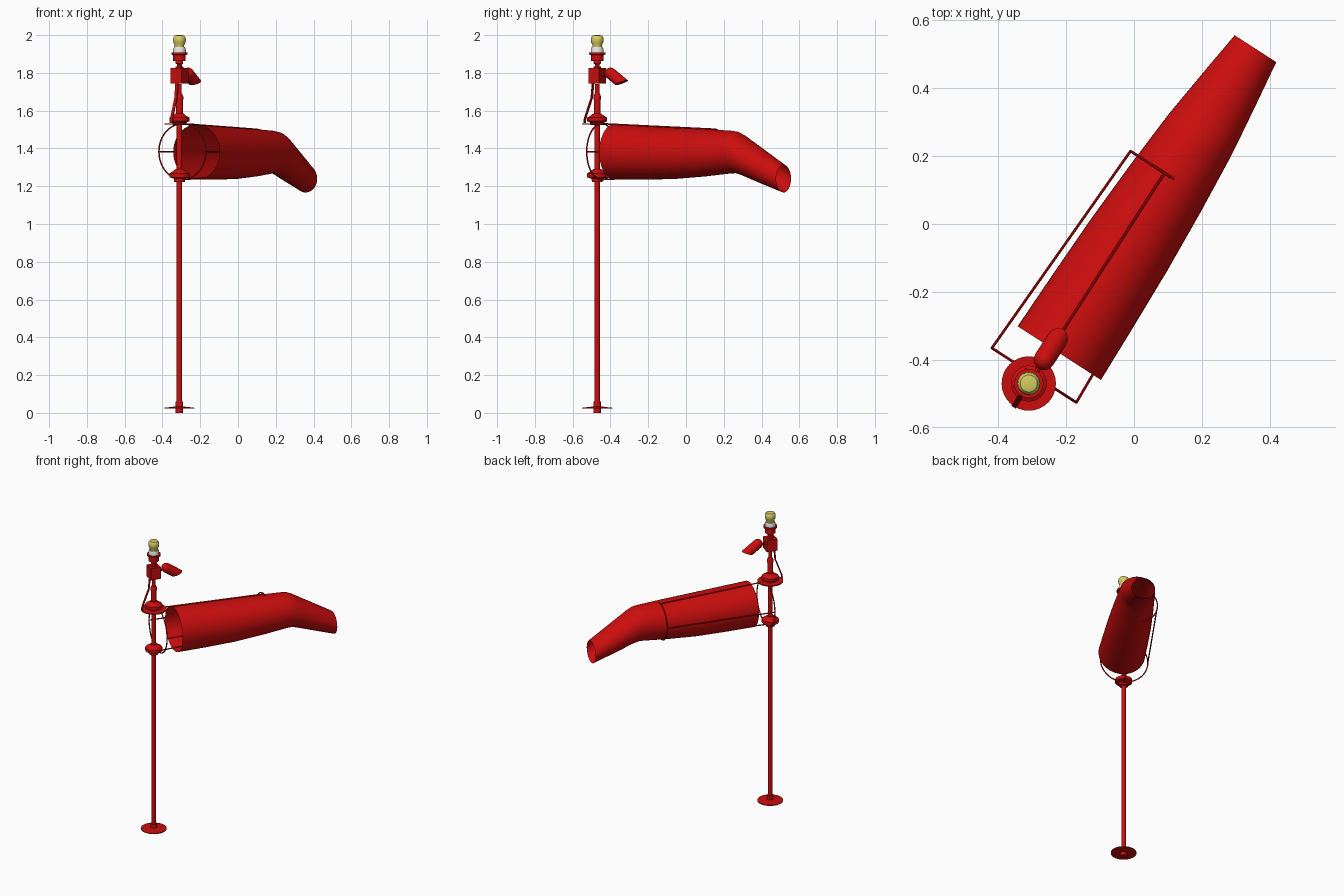
import bpy, bmesh, math
from mathutils import Matrix, Vector

cube = bpy.data.objects.get("Cube")
if cube:
    bpy.data.objects.remove(cube, do_unlink=True)


def material(name, rgb):
    m = bpy.data.materials.new(name)
    m.use_nodes = True
    m.diffuse_color = (*rgb, 1)
    m.node_tree.nodes["Principled BSDF"].inputs["Base Color"].default_value = (*rgb, 1)
    return m


RED = material("signal red", (0.6, 0.004, 0.004))
YELLOW = material("lamp yellow", (0.66, 0.6, 0.12))
WHITE = material("lamp white", (0.8, 0.8, 0.78))

# Local frame: origin at the pole, +X along the downwind direction
ROOT = Matrix.Translation((-0.31, -0.47, 0)) @ Matrix.Rotation(math.radians(57.2), 4, "Z")
TO_X = Matrix.Rotation(math.radians(90), 4, "Y")


def finish(name, bm, mat, place=Matrix(), angle=35):
    bmesh.ops.remove_doubles(bm, verts=bm.verts, dist=1e-5)
    bmesh.ops.recalc_face_normals(bm, faces=bm.faces)
    bm.transform(ROOT @ place)
    mesh = bpy.data.meshes.new(name)
    bm.to_mesh(mesh)
    bm.free()
    mesh.materials.append(mat)
    ob = bpy.data.objects.new(name, mesh)
    bpy.context.collection.objects.link(ob)
    bpy.ops.object.select_all(action="DESELECT")
    ob.select_set(True)
    bpy.context.view_layer.objects.active = ob
    bpy.ops.object.shade_smooth_by_angle(angle=math.radians(angle))
    return ob


def bridge(bm, rings):
    for a, b in zip(rings, rings[1:]):
        n = len(a)
        for i in range(n):
            j = (i + 1) % n
            bm.faces.new((a[i], a[j], b[j], b[i]))


def lathe_mesh(profile, sides):
    """Revolve (radius, height) points around Z."""
    bm = bmesh.new()
    turns = [math.tau * i / sides for i in range(sides)]
    bridge(bm, [[bm.verts.new((r * math.cos(t), r * math.sin(t), z)) for t in turns]
                for r, z in profile])
    return bm


def lathe(name, profile, mat=RED, place=Matrix(), sides=32):
    return finish(name, lathe_mesh(profile, sides), mat, place)


def rod(name, start, end, radius=0.004):
    start, end = Vector(start), Vector(end)
    axis = end - start
    place = Matrix.Translation(start) @ axis.to_track_quat("Z", "Y").to_matrix().to_4x4()
    length = axis.length
    lathe(name, [(0, 0), (radius, 0), (radius, length), (0, length)], RED, place, 8)


def hoop(name, radius, x, z, wire=0.004):
    profile = [(radius + wire * math.cos(math.tau * i / 8), wire * math.sin(math.tau * i / 8))
               for i in range(9)]
    lathe(name, profile, RED, Matrix.Translation((x, 0, z)) @ TO_X, 48)


# Base and pole
lathe("base_plate", [(0, 0.022), (0.08, 0.022), (0.08, 0.027), (0.02, 0.034), (0, 0.034)])
lathe("base_hub", [(0, 0), (0.02, 0), (0.02, 0.06), (0, 0.06)])
lathe("pole", [(0, 0.02), (0.0145, 0.02), (0.0145, 1.58), (0, 1.58)])

# Swivel collars and the thin disc under the upper one
lathe("lower_collar", [(0, 1.222), (0.028, 1.222), (0.03, 1.24), (0.053, 1.247),
                       (0.053, 1.268), (0.034, 1.28), (0.022, 1.29), (0, 1.29)])
lathe("upper_collar", [(0, 1.525), (0.035, 1.525), (0.038, 1.538), (0.053, 1.544),
                       (0.053, 1.563), (0.034, 1.574), (0.022, 1.585), (0, 1.585)])
lathe("slip_disc", [(0, 1.526), (0.08, 1.526), (0.08, 1.532), (0, 1.532)])

# Upper mast
lathe("upper_mast", [(0, 1.57), (0.018, 1.57), (0.018, 1.66), (0.021, 1.66),
                     (0.021, 1.672), (0.014, 1.69), (0.011, 1.69), (0.011, 1.74), (0, 1.74)])

# Control box
bm = bmesh.new()
bmesh.ops.create_cube(bm, size=1)
bmesh.ops.scale(bm, vec=(0.068, 0.068, 0.08), verts=bm.verts)
finish("control_box", bm, RED, Matrix.Translation((0, 0, 1.785)))

# Light sensor: round-backed tube, cut at a slant in front
R, LENGTH, SLANT = 0.031, 0.085, 0.7
back = [(R * math.sin(a), -R * math.cos(a)) for a in (math.pi / 2 * i / 6 for i in range(7))]
bm = lathe_mesh(back + [(R, LENGTH), (0, LENGTH)], 24)
for v in bm.verts:
    if v.co.z > LENGTH - 0.001:
        v.co.z -= SLANT * v.co.x
tilt = Matrix.Rotation(math.radians(125), 4, "Y")
finish("light_sensor", bm, RED, Matrix.Translation((0.084, 0, 1.797)) @ tilt)
rod("sensor_stub", (0.02, 0, 1.79), (0.07, 0, 1.79), 0.008)

# Cable from the box down to the disc edge
path = [(-0.026, 1.75), (-0.034, 1.67), (-0.076, 1.56), (-0.08, 1.535)]
bm = bmesh.new()
W, T = 0.008, 0.003
rings = [[bm.verts.new((x + dx, dy, z)) for dx, dy in ((-T, -W), (T, -W), (T, W), (-T, W))]
         for x, z in path]
bridge(bm, rings)
bm.faces.new(rings[0])
bm.faces.new(rings[-1])
finish("cable", bm, RED)

# Lamp
lathe("lamp_neck", [(0, 1.82), (0.021, 1.82), (0.021, 1.832), (0.013, 1.835),
                    (0.013, 1.845), (0.02, 1.85), (0.02, 1.87), (0, 1.87)])
lathe("lamp_holder", [(0, 1.862), (0.033, 1.862), (0.033, 1.895), (0.043, 1.897),
                      (0.043, 1.908), (0, 1.908)])
lathe("lamp_ring", [(0, 1.905), (0.034, 1.905), (0.034, 1.922), (0.029, 1.936), (0, 1.936)], WHITE)
lathe("lamp_lens", [(0, 1.935), (0.025, 1.935), (0.025, 1.947), (0.032, 1.96), (0.034, 1.974),
                    (0.032, 1.988), (0.025, 1.997), (0.012, 2.0), (0, 2.0)], YELLOW)

# Wire frame: two hoops joined by four tapering rods
NEAR, FAR, Z = (0.029, 0.148), (0.738, 0.119), 1.383
hoop("near_hoop", NEAR[1], NEAR[0], Z)
hoop("far_hoop", FAR[1], FAR[0], Z)
for name, y, z in (("left", 1, 0), ("right", -1, 0), ("top", 0, 1), ("bottom", 0, -1)):
    ends = [(x, y * r, Z + z * r) for x, r in (NEAR, FAR)]
    rod(name + "_frame_rod", *ends)

# Wind sock: open tapered sleeve with a drooping tail (x, radius, z)
sleeve = [(0.124, 0.146, 1.381), (0.3, 0.142, 1.377), (0.5, 0.136, 1.374),
          (0.7, 0.125, 1.377), (0.86, 0.113, 1.381), (0.895, 0.110, 1.379),
          (0.93, 0.106, 1.366), (1.06, 0.09, 1.303), (1.191, 0.073, 1.24)]
bm = bmesh.new()
turns = [math.tau * i / 48 for i in range(48)]
bridge(bm, [[bm.verts.new((x, -0.027 + r * math.cos(t), z + r * math.sin(t))) for t in turns]
            for x, r, z in sleeve])
finish("wind_sock", bm, RED, angle=60)
